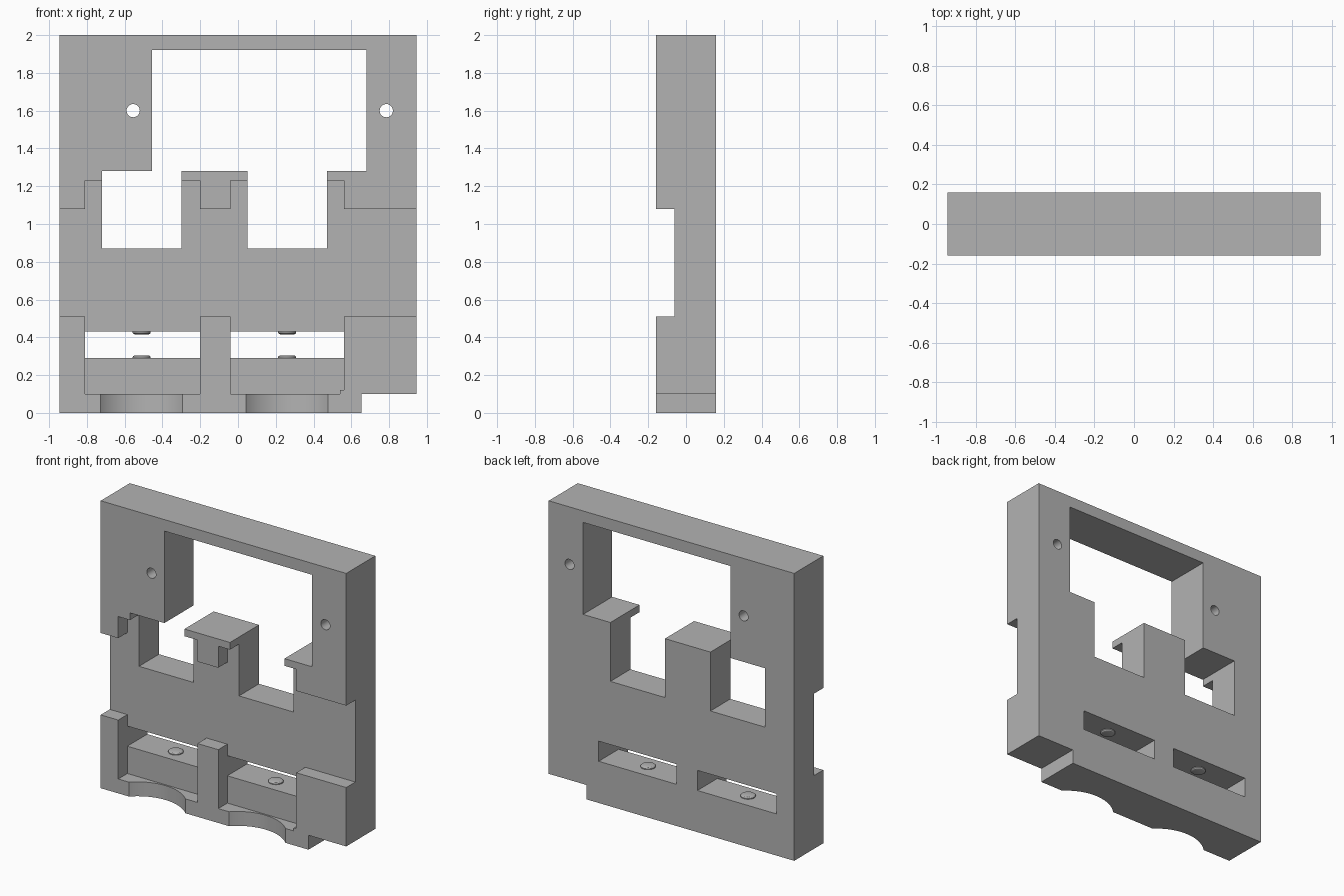
import bpy, bmesh, math

if "Cube" in bpy.data.objects:
    bpy.data.objects.remove(bpy.data.objects["Cube"], do_unlink=True)

grey = bpy.data.materials.new("plain grey")
grey.use_nodes = True
colour = (0.45, 0.45, 0.45, 1)
grey.diffuse_color = colour
grey.node_tree.nodes["Principled BSDF"].inputs["Base Color"].default_value = colour

FRONT, RECESS, BACK = -0.16, -0.06, 0.16
BAYS = [(-0.81, -0.20), (-0.04, 0.56)]
CENTRES = [-0.51, 0.26]


def make(name, bm):
    bmesh.ops.recalc_face_normals(bm, faces=bm.faces)
    mesh = bpy.data.meshes.new(name)
    bm.to_mesh(mesh)
    bm.free()
    mesh.materials.append(grey)
    obj = bpy.data.objects.new(name, mesh)
    bpy.context.collection.objects.link(obj)
    return obj


def prism(name, outline, start, depth, axis="y"):
    """Extrude a flat outline along y (outline in x, z) or z (outline in x, y)."""
    bm = bmesh.new()
    place = (lambda a, b: (a, start, b)) if axis == "y" else (lambda a, b: (a, b, start))
    face = bm.faces.new([bm.verts.new(place(a, b)) for a, b in outline])
    new = bmesh.ops.extrude_face_region(bm, geom=[face])["geom"]
    move = (0, depth, 0) if axis == "y" else (0, 0, depth)
    bmesh.ops.translate(bm, vec=move, verts=[v for v in new if isinstance(v, bmesh.types.BMVert)])
    return make(name, bm)


def circle(x, y, r, n):
    return [(x + r * math.cos(math.tau * i / n), y + r * math.sin(math.tau * i / n)) for i in range(n)]


def cut(body, cutter):
    cutter.hide_render = True
    mod = body.modifiers.new("cut", "BOOLEAN")
    mod.operation, mod.solver, mod.object = "DIFFERENCE", "EXACT", cutter
    bpy.context.view_layer.objects.active = body
    bpy.ops.object.modifier_apply(modifier=mod.name)
    bpy.data.objects.remove(cutter, do_unlink=True)


# Plate with the stepped bottom corner
frame = prism("mounting_frame", [(-0.945, 0), (0.655, 0), (0.655, 0.10), (0.945, 0.10),
                                 (0.945, 2), (-0.945, 2)], FRONT, BACK - FRONT)

# Large window with the two lower openings
cut(frame, prism("window_cutter", [
    (-0.455, 1.92), (-0.455, 1.28), (-0.72, 1.28), (-0.72, 0.87), (-0.30, 0.87), (-0.30, 1.28),
    (0.05, 1.28), (0.05, 0.87), (0.47, 0.87), (0.47, 1.28), (0.68, 1.28), (0.68, 1.92)], -0.4, 0.8))

# Front recess: cross band and two upright bays
(a, b), (c, d) = BAYS
low, band_low, band_high, high, edge = 0.10, 0.51, 1.08, 1.23, 1.1
cut(frame, prism("recess_cutter", [
    (-edge, band_low), (a, band_low), (a, low), (b, low), (b, band_low),
    (c, band_low), (c, low), (d - 0.02, low), (d - 0.02, 0.12), (d, 0.12), (d, band_low),
    (edge, band_low), (edge, band_high), (d, band_high), (d, high), (c, high), (c, band_high),
    (b, band_high), (b, high), (a, high), (a, band_high), (-edge, band_high)], -0.4, 0.4 + RECESS))

# Through slots in the bays
for x0, x1 in BAYS:
    cut(frame, prism("slot_cutter", [(x0, 0.29), (x1, 0.29), (x1, 0.43), (x0, 0.43)], -0.4, 0.8))

# Screw holes
for x in (-0.555, 0.785):
    cut(frame, prism("hole_cutter", circle(x, 1.60, 0.035, 32), -0.4, 0.8))

# Shallow round scoops in the bottom lip
scoop_depth, half_chord = 0.09, 0.217
radius = (half_chord ** 2 + scoop_depth ** 2) / (2 * scoop_depth)
for x in CENTRES:
    cut(frame, prism("scoop_cutter", circle(x, FRONT + scoop_depth - radius, radius, 96),
                     -0.1, 0.25, axis="z"))

# Small round studs on the floor and ceiling of each slot
studs = []
for side, x in zip(("right", "left"), CENTRES):
    for level, z, up in (("lower", 0.29, 1), ("upper", 0.43, -1)):
        bm = bmesh.new()
        rings = [(0.048, -0.01), (0.048, 0.006), (0.043, 0.012), (0.034, 0.015)]
        loops = [[bm.verts.new((px, py, z + up * h)) for px, py in circle(x, 0.045, r, 32)]
                 for r, h in rings]
        for lo, hi in zip(loops, loops[1:]):
            for i in range(32):
                j = (i + 1) % 32
                bm.faces.new((lo[i], lo[j], hi[j], hi[i]))
        bm.faces.new(loops[0])
        bm.faces.new(loops[-1])
        studs.append(make(f"{side}_{level}_stud", bm))

# Smooth the round surfaces, keep the edges sharp
bpy.ops.object.select_all(action="DESELECT")
for obj in [frame] + studs:
    obj.select_set(True)
bpy.context.view_layer.objects.active = frame
bpy.ops.object.shade_smooth_by_angle(angle=math.radians(30))
